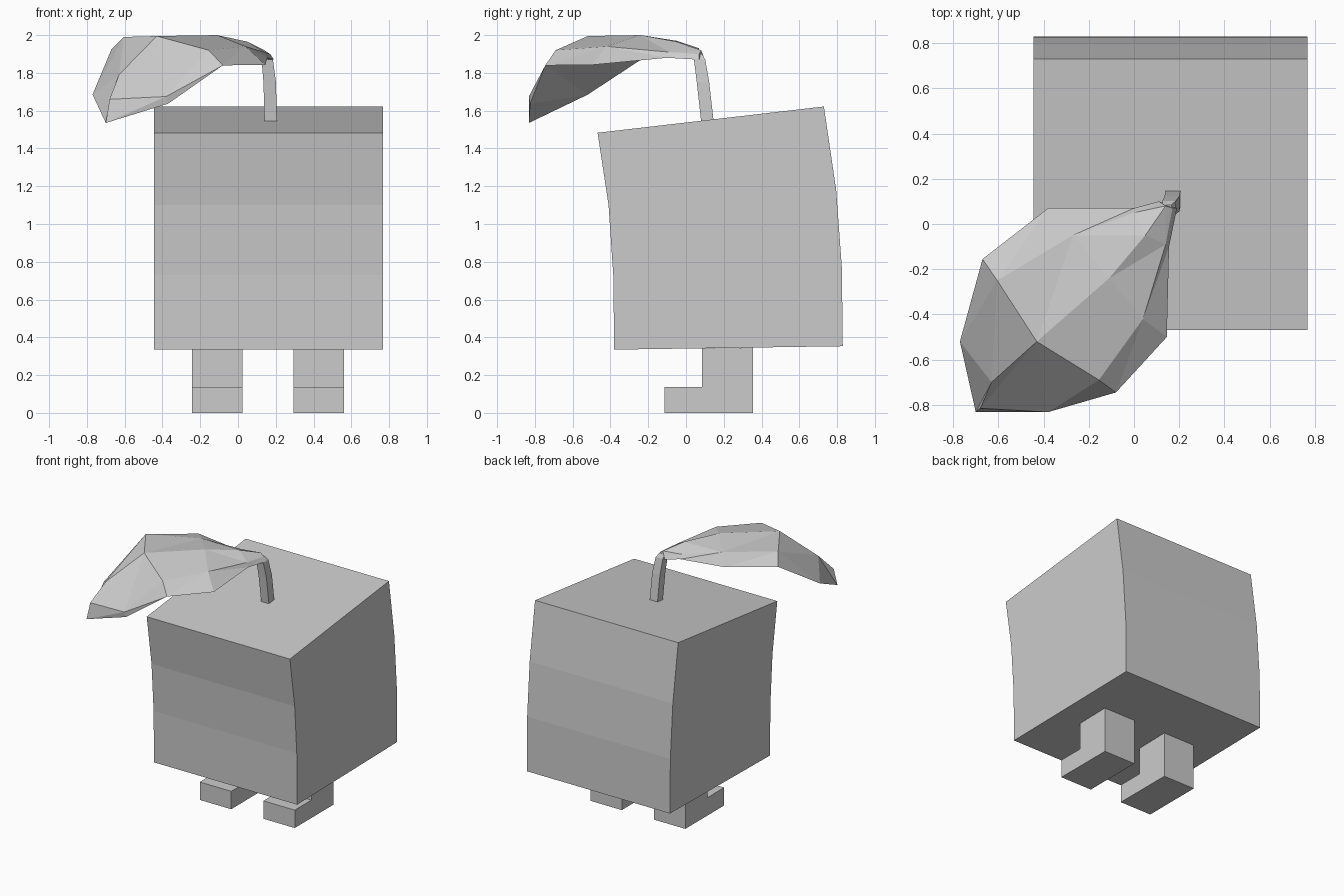
import bpy, bmesh

if "Cube" in bpy.data.objects:
    bpy.data.objects.remove(bpy.data.objects["Cube"])


def finish(bm, name):
    bmesh.ops.remove_doubles(bm, verts=bm.verts, dist=0.0005)
    bmesh.ops.recalc_face_normals(bm, faces=bm.faces)
    mesh = bpy.data.meshes.new(name)
    bm.to_mesh(mesh)
    bm.free()
    obj = bpy.data.objects.new(name, mesh)
    bpy.context.collection.objects.link(obj)
    return obj


def loft(name, rings):
    """Join closed rings of equal length into a capped solid."""
    bm = bmesh.new()
    rows = [[bm.verts.new(p) for p in ring] for ring in rings]
    n = len(rows[0])
    for a, b in zip(rows, rows[1:]):
        for i in range(n):
            j = (i + 1) % n
            bm.faces.new((a[i], a[j], b[j], b[i]))
    bm.faces.new(rows[0])
    bm.faces.new(rows[-1])
    return finish(bm, name)


def extrude_x(name, profile, x0, x1):
    return loft(name, [[(x, y, z) for y, z in profile] for x in (x0, x1)])


# Bent box body, side profile (y, z)
body = [(-0.38, 0.335), (0.83, 0.353), (0.825, 0.77), (0.795, 1.18),
        (0.73, 1.622), (-0.468, 1.483), (-0.41, 1.10), (-0.385, 0.73)]
extrude_x("body", body, -0.445, 0.767)

# Two L-shaped legs with feet
leg = [(-0.115, 0), (0.355, 0), (0.355, 0.346), (0.085, 0.341),
       (0.085, 0.137), (-0.115, 0.137)]
for side, x in (("left", -0.243), ("right", 0.295)):
    extrude_x(side + "_leg", leg, x, x + 0.266)

# Bending square stem: centre and half width per ring
stem = [(0.173, 0.113, 1.545, 0.033), (0.168, 0.09, 1.75, 0.033),
        (0.155, 0.072, 1.87, 0.03), (0.145, 0.065, 1.90, 0.02)]
loft("stem", [[(x + sx * h, y + sy * h, z)
               for sx, sy in ((-1, -1), (1, -1), (1, 1), (-1, 1))]
              for x, y, z, h in stem])

# Faceted drooping leaf: each section runs from left rim over the top to right rim
sections = [
    [(0.11, 0.10, 1.87), (0.115, 0.09, 1.89), (0.14, 0.08, 1.92),
     (0.17, 0.07, 1.90), (0.19, 0.07, 1.87)],
    [(0.0, 0.07, 1.89), (0.0, 0.05, 1.92), (0.05, -0.05, 1.965),
     (0.14, -0.09, 1.91), (0.155, -0.10, 1.88)],
    [(-0.38, 0.07, 1.93), (-0.27, -0.05, 1.97), (-0.11, -0.24, 2.0),
     (0.04, -0.42, 1.94), (0.145, -0.50, 1.842)],
    [(-0.67, -0.155, 1.925), (-0.605, -0.25, 1.99), (-0.43, -0.52, 1.995),
     (-0.155, -0.69, 1.92), (-0.08, -0.745, 1.84)],
    [(-0.77, -0.52, 1.685), (-0.63, -0.70, 1.79), (-0.68, -0.815, 1.66),
     (-0.38, -0.832, 1.675), (-0.37, -0.825, 1.637)],
]
tip = (-0.70, -0.832, 1.535)
bm = bmesh.new()
rows = [[bm.verts.new(p) for p in s] for s in sections]
end = bm.verts.new(tip)
bm.faces.new(rows[0])
for a, b in zip(rows, rows[1:]):
    for i in range(5):
        j = (i + 1) % 5
        bm.faces.new((a[i], a[j], b[j], b[i]))
for i in range(5):
    bm.faces.new((rows[-1][i], rows[-1][(i + 1) % 5], end))
bmesh.ops.triangulate(bm, faces=bm.faces)
finish(bm, "leaf")
